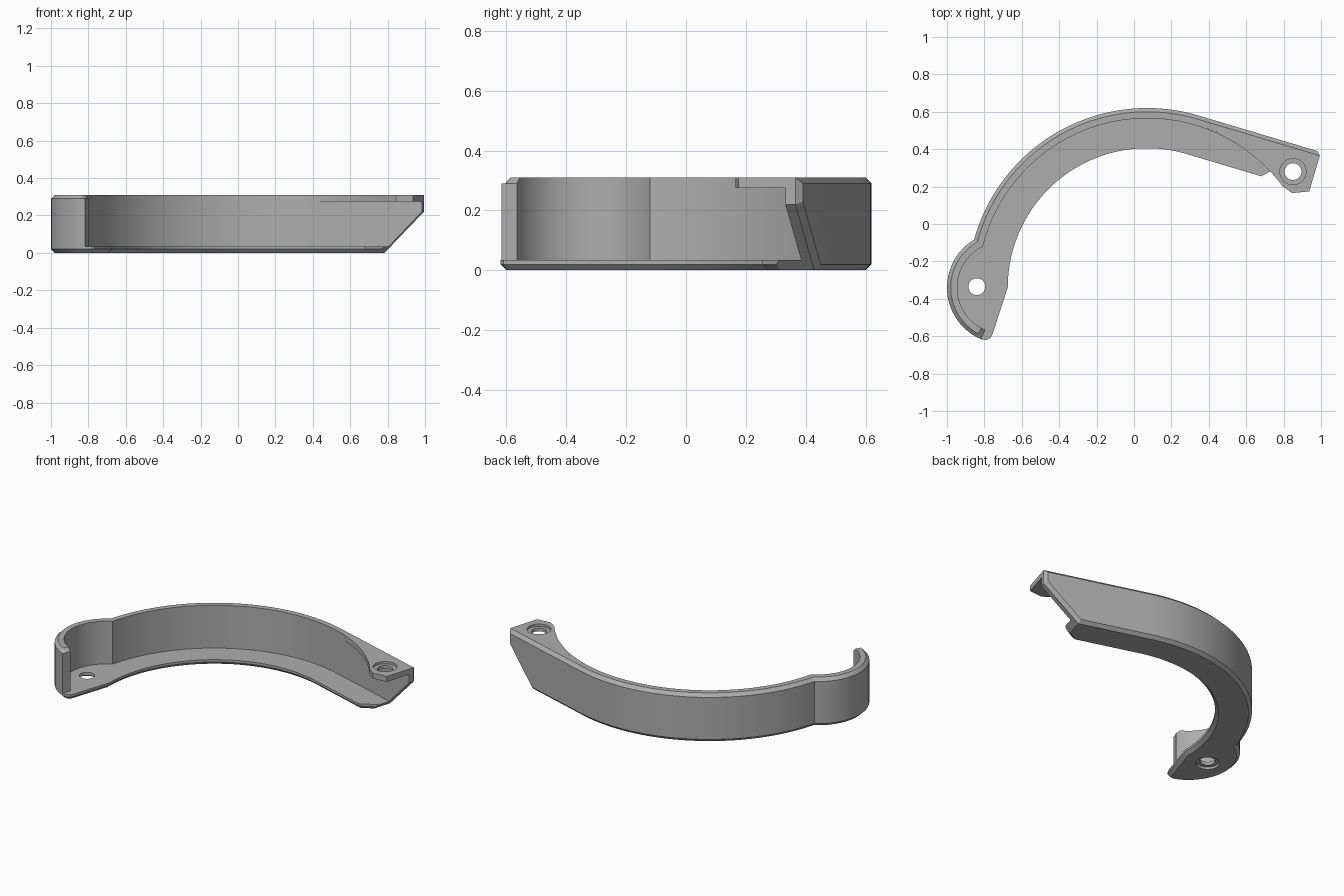
import bpy, bmesh
from math import sin, cos, pi, radians, sqrt, atan2
from mathutils import Vector

cube = bpy.data.objects.get("Cube")
if cube:
    bpy.data.objects.remove(cube)

grey = bpy.data.materials.new("mid grey")
grey.use_nodes = True
GREY = (0.42, 0.42, 0.42, 1)
grey.diffuse_color = GREY
grey.node_tree.nodes["Principled BSDF"].inputs["Base Color"].default_value = GREY

# Shared layout: main arc, end lobe and the straight run leaving the arc
MAIN, LOBE = Vector((0.07, -0.34)), Vector((-0.70, -0.34))
R_OUT, R_IN, R_LOBE = 0.96, 0.745, 0.30
WALL, BEVEL, FLOOR, TOP, TAB_Z = 0.055, 0.02, 0.035, 0.31, 0.275
RUN = radians(73.4)
n = Vector((cos(RUN), sin(RUN), 0))
t = Vector((sin(RUN), -cos(RUN), 0))
slope = (t - Vector((0, 0, 1))).normalized()
FACE = n.xy.dot(MAIN) + R_OUT
END, SLOPE_END = 0.848, 0.628 / sqrt(2)


def arc(c, r, a, b, count):
    return [c + r * Vector((cos(a + (b - a) * i / count), sin(a + (b - a) * i / count)))
            for i in range(count + 1)]


def along(s, d):
    return t.xy * s + n.xy * d


def path(d):
    """Outer edge moved inward by d, from the lobe tip to the far end."""
    big, small = R_OUT - d, R_LOBE - d
    gap = MAIN.x - LOBE.x
    a = (gap ** 2 + big ** 2 - small ** 2) / (2 * gap)
    h = sqrt(big ** 2 - a ** 2)
    lobe = arc(LOBE, small, radians(247), atan2(h, gap - a), 24)
    main = arc(MAIN, big, atan2(h, -a), RUN, 48)
    return lobe + main[1:] + [along(0.9, FACE - d)]


def inset(pts, d):
    """Mitred inset of a clockwise outline."""
    out = []
    for i, p in enumerate(pts):
        e = (p - pts[i - 1]).normalized()
        f = (pts[(i + 1) % len(pts)] - p).normalized()
        u, v = Vector((e.y, -e.x)), Vector((f.y, -f.x))
        out.append(p + (u + v) * d / (1 + u.dot(v)))
    return out


def loft(loops, closed_ring):
    """Join equal loops of 3D points; cap the two end loops."""
    bm = bmesh.new()
    rings = [[bm.verts.new(p) for p in loop] for loop in loops]
    for a, b in zip(rings, rings[1:]):
        for i in range(len(a)):
            j = (i + 1) % len(a)
            bm.faces.new((a[i], a[j], b[j], b[i]))
    bm.faces.new(rings[0][::-1])
    bm.faces.new(rings[-1])
    return bm


def level(pts, z):
    return [(p.x, p.y, z) for p in pts]


def trim(bm, normal, limit):
    bmesh.ops.bisect_plane(bm, geom=bm.verts[:] + bm.edges[:] + bm.faces[:], dist=1e-6,
                           plane_co=normal * limit / normal.length_squared,
                           plane_no=normal, clear_outer=True)
    bmesh.ops.holes_fill(bm, edges=[e for e in bm.edges if e.is_boundary], sides=0)


def finish(bm, name):
    bmesh.ops.recalc_face_normals(bm, faces=bm.faces)
    mesh = bpy.data.meshes.new(name)
    bm.to_mesh(mesh)
    bm.free()
    ob = bpy.data.objects.new(name, mesh)
    bpy.context.collection.objects.link(ob)
    mesh.materials.append(grey)
    return ob


def trim_end(bm):
    """Square tip, sloping underside and their bevels on the outer face."""
    trim(bm, t, END)
    trim(bm, slope, SLOPE_END)
    trim(bm, t + n, END + FACE - BEVEL)
    trim(bm, slope + n, SLOPE_END + FACE - BEVEL)


def activate(ob):
    bpy.ops.object.select_all(action='DESELECT')
    ob.select_set(True)
    bpy.context.view_layer.objects.active = ob


def drill(ob, x, y, r, z0, z1):
    c = Vector((x, y))
    ring = arc(c, r, 0, 2 * pi, 32)[:-1]
    cutter = finish(loft([level(ring, z0), level(ring, z1)], True), "hole_cutter")
    cutter.hide_render = True
    activate(ob)
    mod = ob.modifiers.new("hole", 'BOOLEAN')
    mod.operation, mod.solver, mod.object = 'DIFFERENCE', 'EXACT', cutter
    bpy.ops.object.modifier_apply(modifier=mod.name)
    bpy.data.objects.remove(cutter)


# Floor plate with a bevelled underside
outline = path(0)
outline += [Vector(p) for p in ((0.895, 0.372), (0.68, 0.255))]
outline += arc(MAIN, R_IN, RUN, pi, 48)
outline += [Vector(p) for p in ((-0.755, -0.585), (-0.768, -0.61), (-0.79, -0.62))]
bm = loft([level(inset(outline, BEVEL), 0), level(outline, BEVEL), level(outline, FLOOR)], True)
trim_end(bm)
plate = finish(bm, "floor_plate")
drill(plate, -0.84, -0.335, 0.045, -0.1, 0.1)
drill(plate, -0.84, -0.335, 0.07, -0.1, 0.015)

# Curved wall with a bevelled outer rim
section = [(0, FLOOR), (WALL, FLOOR), (WALL, TOP), (BEVEL, TOP), (0, TOP - BEVEL)]
tracks = [path(d) for d, z in section]
stations = [[(p.x, p.y, min(z, TOP - BEVEL) if i == 0 else z)
             for p, (d, z) in zip(pts, section)] for i, pts in enumerate(zip(*tracks))]
bm = loft(stations, True)
trim_end(bm)
wall = finish(bm, "curved_wall")

# Screw tab filling the corner between the arc and the straight run
edge = FACE - WALL
shape = arc(MAIN, R_OUT - WALL, RUN - 0.03, radians(36.7), 24)
shape += [Vector(p) for p in ((0.845, 0.165), (0.94, 0.175))]
shape += [along(0.9, edge), along(0.36, edge)]
bm = loft([level(shape, TAB_Z), level(shape, TOP)], True)
trim(bm, t, END)
tab = finish(bm, "screw_tab")
drill(tab, 0.85, 0.28, 0.045, 0.2, 0.4)
drill(tab, 0.85, 0.28, 0.07, TOP - 0.015, 0.4)

for ob in (plate, wall, tab):
    activate(ob)
    bpy.ops.object.shade_smooth_by_angle(angle=radians(25))
